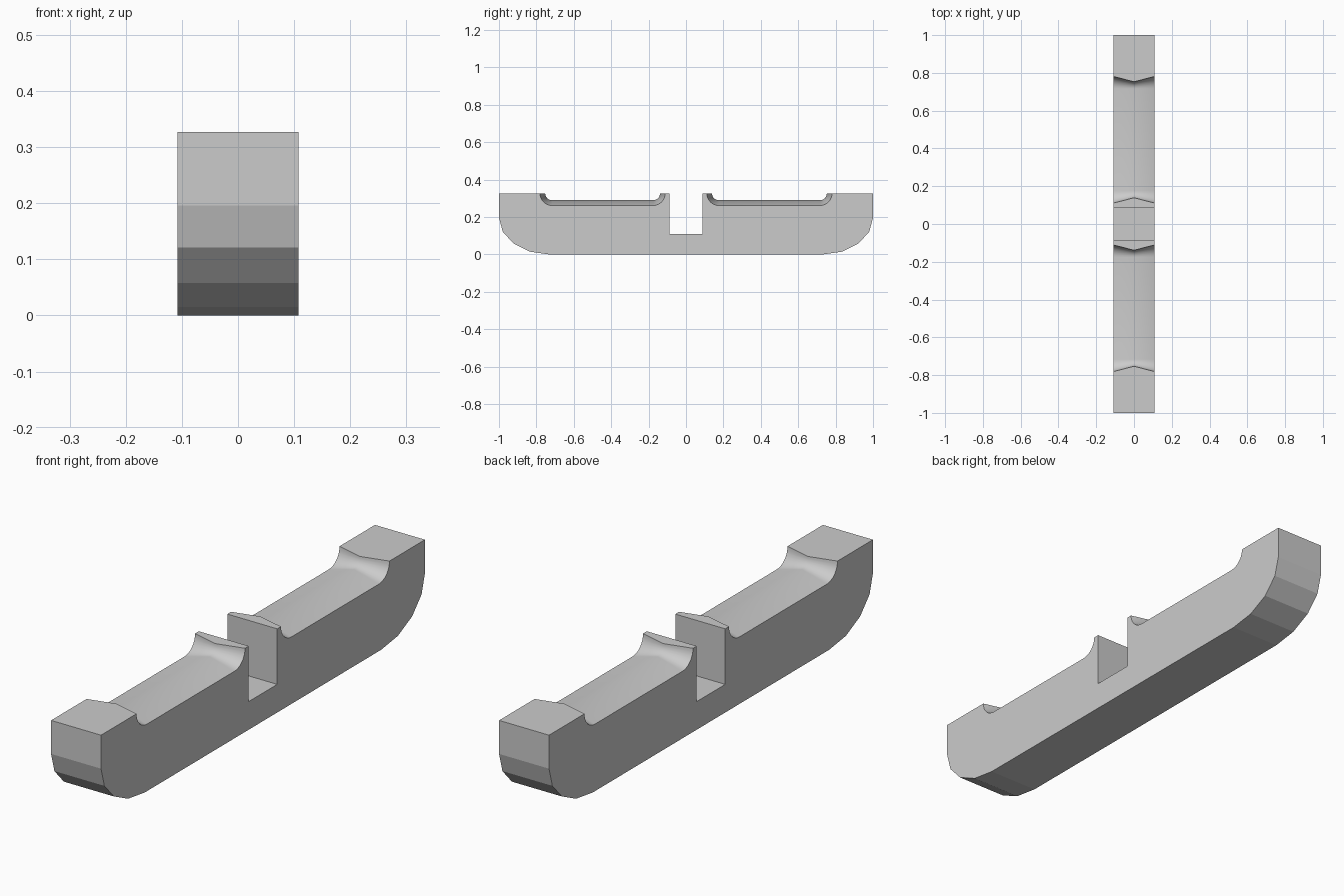
import bpy, bmesh
from math import sin, cos, pi

if "Cube" in bpy.data.objects:
    bpy.data.objects.remove(bpy.data.objects["Cube"])

W, H = 0.108, 0.327          # half width, height
SEG = 8                      # steps in each groove end curve


def half_profile(r):
    """Points (y, z, smooth) from notch to bottom on the +y half; r = groove depth."""
    pts = [(0.088, 0.11, False), (0.088, H, False)]
    # groove: rounded inner end, flat floor, rounded outer end
    for i in range(SEG + 1):
        a = i / SEG * pi / 2
        pts.append((0.176 - r * cos(a), H - r * sin(a), True))
    for i in range(SEG + 1):
        a = i / SEG * pi / 2
        pts.append((0.716 + r * sin(a), H - r * cos(a), i < SEG))
    pts.append((1.0, H, False))
    # faceted lower corner
    for i in range(5):
        a = i * pi / 8
        pts.append((1 - 0.27 * (1 - cos(a)), 0.196 * (1 - sin(a)), False))
    return pts


def full_profile(r):
    p = half_profile(r)
    n = len(p)
    # mirrored half; the smooth flag belongs to the segment after each point
    m = [(-p[i][0], p[i][1], p[i - 1][2] if i else False) for i in range(n - 1, -1, -1)]
    return p + m


bm = bmesh.new()
# side, centre and side sections: groove is shallower along its central ridge
sections = [(-W, 0.065), (0, 0.037), (W, 0.065)]
loops, flags = [], []
for x, r in sections:
    prof = full_profile(r)
    loops.append([bm.verts.new((x, y, z)) for y, z, s in prof])
    flags = [s for y, z, s in prof]

# skin between sections
n = len(flags)
for a, b in zip(loops, loops[1:]):
    for i in range(n):
        j = (i + 1) % n
        f = bm.faces.new((a[i], a[j], b[j], b[i]))
        f.smooth = flags[i]
# flat sides
bm.faces.new(loops[0])
bm.faces.new(loops[-1])
bmesh.ops.recalc_face_normals(bm, faces=bm.faces)

mesh = bpy.data.meshes.new("notched_rest")
bm.to_mesh(mesh)
bm.free()
obj = bpy.data.objects.new("notched_rest", mesh)
bpy.context.collection.objects.link(obj)
